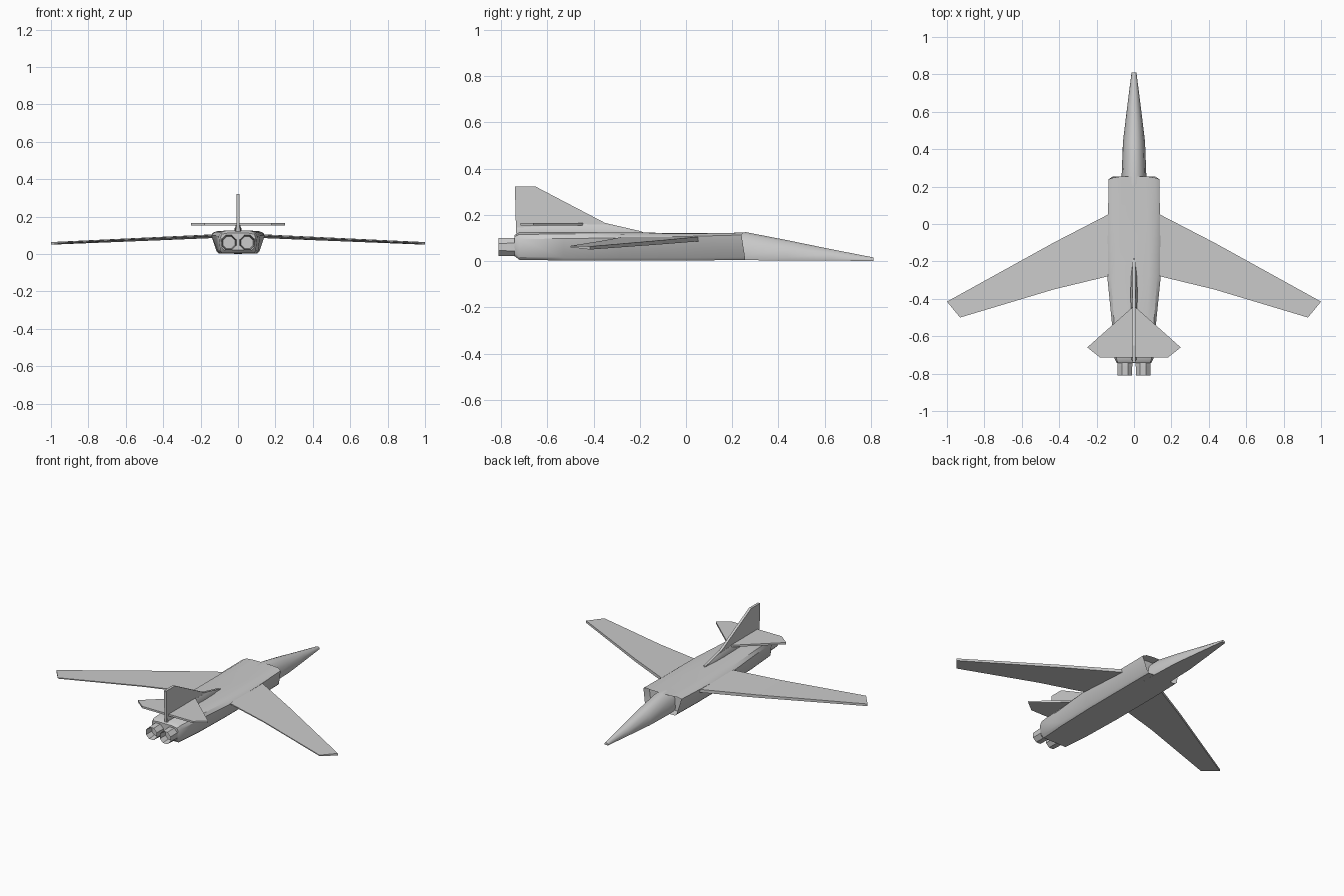
import bpy, bmesh, math
from mathutils import Vector

if "Cube" in bpy.data.objects:
    bpy.data.objects.remove(bpy.data.objects["Cube"])


def finish(name, bm, smooth=None, mirror=False):
    bmesh.ops.recalc_face_normals(bm, faces=bm.faces)
    me = bpy.data.meshes.new(name)
    bm.to_mesh(me)
    bm.free()
    ob = bpy.data.objects.new(name, me)
    bpy.context.collection.objects.link(ob)
    if smooth:
        me.shade_smooth()
        me.set_sharp_from_angle(angle=math.radians(smooth))
    if mirror:
        m = ob.modifiers.new("Mirror", 'MIRROR')
        m.use_clip = False
    return ob


def loft(rings):
    # skin a list of equal-length closed rings and cap the ends
    bm = bmesh.new()
    vs = [[bm.verts.new(p) for p in r] for r in rings]
    n = len(vs[0])
    for a, b in zip(vs, vs[1:]):
        for i in range(n):
            j = (i + 1) % n
            bm.faces.new((a[i], a[j], b[j], b[i]))
    caps = [bm.faces.new(vs[0]), bm.faces.new(vs[-1])]
    bm.normal_update()
    bmesh.ops.recalc_face_normals(bm, faces=bm.faces)
    return bm, caps


def both_sides(half):
    # complete a right-hand half section, listed bottom to top
    return half + [(-x, y, z) for x, y, z in reversed(half)]


def recess(bm, face, rim, depth):
    bmesh.ops.inset_region(bm, faces=[face], thickness=rim, use_even_offset=True)
    d = -face.normal.normalized() * depth
    for v in face.verts:
        v.co += d


# main body: y, shoulder y, bottom z, bottom half width, shoulder width / z, top half width / z
body = [(0.255, 0.24, 0.005, 0.112, 0.135, 0.113, 0.065, 0.123),
        (0.05, 0.05, 0.003, 0.115, 0.139, 0.108, 0.075, 0.121),
        (-0.28, -0.28, 0.003, 0.115, 0.143, 0.100, 0.080, 0.124),
        (-0.53, -0.53, 0.003, 0.108, 0.118, 0.098, 0.070, 0.126),
        (-0.72, -0.72, 0.005, 0.095, 0.104, 0.095, 0.060, 0.126),
        (-0.742, -0.742, 0.022, 0.085, 0.093, 0.090, 0.055, 0.112)]
rings = []
for y, ys, zb, wb, ws, zs, wt, zt in body:
    rings.append(both_sides([(wb - 0.012, y, zb), (wb, y, zb + 0.012), (ws, ys, zs),
                             ((ws + wt) / 2 + 0.012, (y + ys) / 2, (zs + zt) / 2 + 0.005),
                             (wt, y, zt)]))
bm, caps = loft(rings)
# hollow intake mouths either side of the nose section
bmesh.ops.inset_region(bm, faces=[caps[0]], thickness=0.006)
for v in caps[0].verts:
    v.co.y -= 0.05
finish("fuselage", bm, 35)

# nose: y, half width, bottom z, shoulder z, top z
rings = []
for y, w, zb, zs, zt in [(0.15, 0.068, 0.004, 0.085, 0.120), (0.26, 0.066, 0.004, 0.080, 0.125),
                         (0.44, 0.059, 0.003, 0.055, 0.090), (0.63, 0.036, 0.002, 0.032, 0.051),
                         (0.81, 0.013, 0.001, 0.010, 0.016)]:
    rings.append(both_sides([(w * 0.93, y, zb), (w, y, zb + (zs - zb) * 0.25),
                             (w * 0.85, y, zs), (w * 0.5, y, zs + (zt - zs) * 0.75),
                             (w * 0.17, y, zt)]))
bm, _ = loft(rings)
finish("nose", bm, 35)

# swept wings: x, leading edge y, trailing edge y, z, half thickness
rings = []
for x, le, te, z, t in [(0.08, 0.08, -0.27, 0.098, 0.010), (0.14, 0.05, -0.28, 0.095, 0.010),
                        (0.43, -0.10, -0.35, 0.082, 0.009)]:
    rings.append([(x, le, z - t), (x, le, z + t), (x, te, z + t * 0.9), (x, te, z + t * 0.2)])
rings.append([(1.0, -0.415, 0.050), (1.0, -0.415, 0.064), (0.93, -0.50, 0.066), (0.93, -0.50, 0.060)])
bm, _ = loft(rings)
finish("wing", bm, mirror=True)

# tailplanes crossing the fin
bm, _ = loft([[(x, y, z) for x, y in [(0.0, -0.44), (0.02, -0.455), (0.25, -0.66),
                                      (0.18, -0.715), (0.0, -0.715)]] for z in (0.153, 0.165)])
finish("tailplane", bm, mirror=True)

# vertical fin
profile = [(-0.735, 0.12), (-0.74, 0.322), (-0.65, 0.322), (-0.35, 0.165), (-0.19, 0.128), (-0.19, 0.12)]
bm, _ = loft([[(x, y, z) for y, z in profile] for x in (-0.008, 0.008)])
finish("tail_fin", bm)

# spine fairing under the fin
rings = []
for y, w, zt in [(-0.185, 0.002, 0.126), (-0.26, 0.014, 0.143), (-0.35, 0.018, 0.158),
                 (-0.46, 0.017, 0.160), (-0.73, 0.012, 0.150)]:
    rings.append(both_sides([(w, y, 0.118), (w, y, (0.118 + zt) / 2), (w * 0.5, y, zt)]))
bm, _ = loft(rings)
finish("spine_fairing", bm, 35)

# twin engine nozzles
rings = []
for y, r in [(-0.72, 0.043), (-0.76, 0.043), (-0.81, 0.041)]:
    rings.append([(0.049 + r * math.cos(a), y, 0.061 + r * math.sin(a))
                  for a in [math.tau * (i + 0.5) / 8 for i in range(8)]])
bm, caps = loft(rings)
recess(bm, caps[1], 0.006, 0.05)
finish("engine_nozzle", bm, mirror=True)
